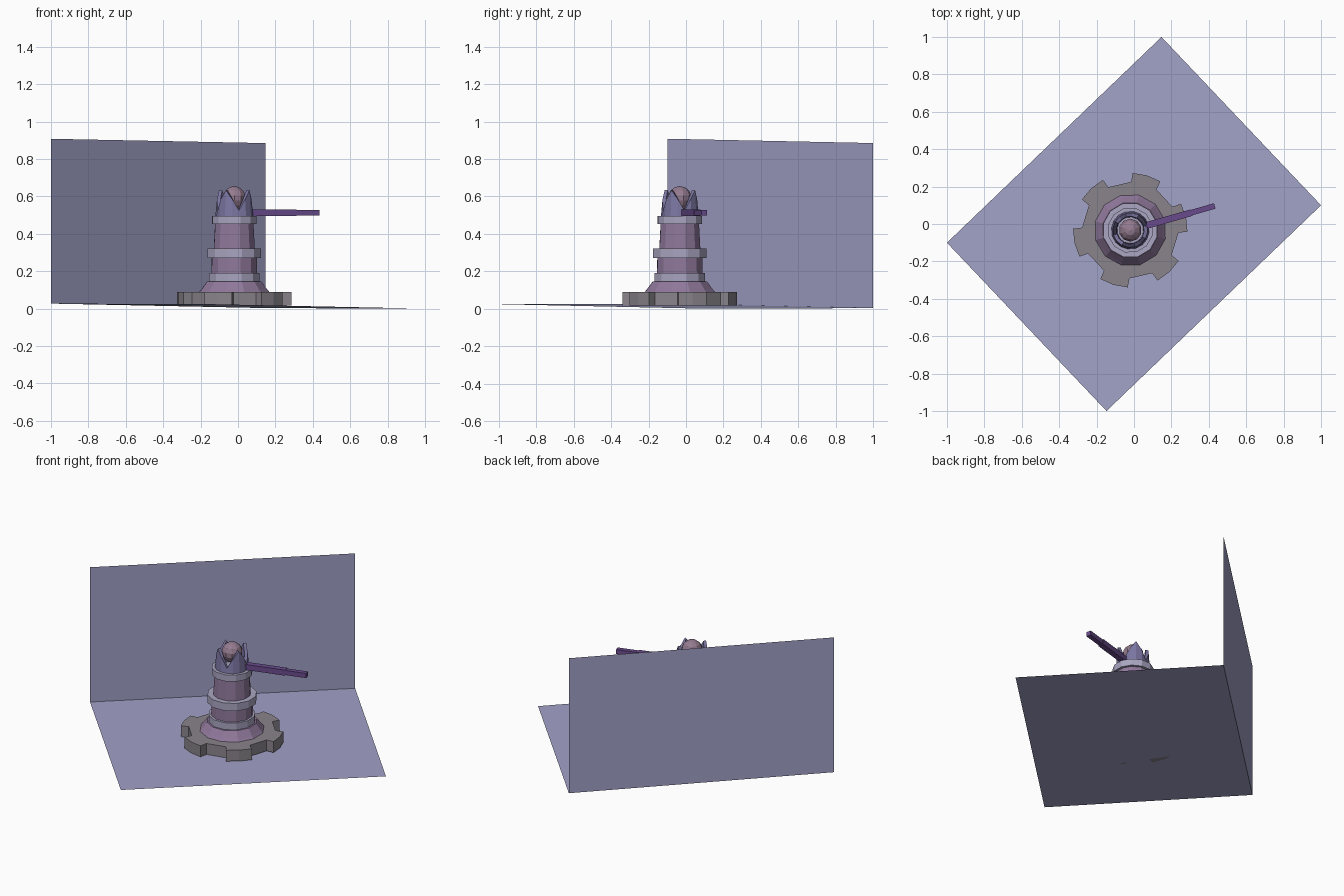
import bpy, bmesh, math
from mathutils import Matrix, Vector

if "Cube" in bpy.data.objects:
    bpy.data.objects.remove(bpy.data.objects["Cube"])

CX, CY = -0.02, -0.033
AIM = math.radians(16)


def mat(name, c):
    m = bpy.data.materials.new(name)
    m.diffuse_color = (*c, 1)
    m.use_nodes = True
    m.node_tree.nodes["Principled BSDF"].inputs["Base Color"].default_value = m.diffuse_color
    return m


LILAC = mat("lilac", (0.36, 0.36, 0.58))
MAUVE = mat("mauve", (0.28, 0.19, 0.33))
PALE = mat("pale", (0.40, 0.38, 0.54))
STONE = mat("stone", (0.25, 0.23, 0.26))
VIOLET = mat("violet", (0.20, 0.18, 0.36))
PURPLE = mat("purple", (0.14, 0.07, 0.26))
ROSE = mat("rose", (0.30, 0.20, 0.28))


def make(name, bm, material, loc=(CX, CY, 0)):
    bmesh.ops.recalc_face_normals(bm, faces=bm.faces)
    me = bpy.data.meshes.new(name)
    bm.to_mesh(me)
    bm.free()
    ob = bpy.data.objects.new(name, me)
    ob.location = loc
    me.materials.append(material)
    bpy.context.collection.objects.link(ob)
    return ob


def polar(r, a, z):
    return (r * math.cos(a), r * math.sin(a), z)


def lathe(name, profile, material, n=12):
    bm = bmesh.new()
    rings = [[bm.verts.new(polar(r, AIM + math.tau * i / n, z)) for i in range(n)]
             for r, z in profile]
    for a, b in zip(rings, rings[1:]):
        for i in range(n):
            j = (i + 1) % n
            bm.faces.new((a[i], a[j], b[j], b[i]))
    bm.faces.new(rings[0])
    bm.faces.new(rings[-1])
    return make(name, bm, material)


def quad(name, pts):
    bm = bmesh.new()
    bm.faces.new([bm.verts.new(p) for p in pts])
    return make(name, bm, LILAC, (0, 0, 0))


# slightly tilted floor and back wall
A, B = (-1, -0.1, 0.027), (0.147, 1, 0.003)
quad("floor", [A, (-0.147, -1, 0.024), (1, 0.1, 0), B])
quad("back_wall", [A, B, (0.147, 1, 0.885), (-1, -0.1, 0.908)])

# cog-shaped foundation with six teeth
bm = bmesh.new()
outline = []
for k in range(6):
    c = math.radians(13 + 60 * k)
    for r, d in ((0.258, -16), (0.306, -14.5), (0.306, 0), (0.306, 14.5), (0.258, 16)):
        outline.append(polar(r, c + math.radians(d), 0.018))
face = bm.faces.new([bm.verts.new(p) for p in outline])
ext = bmesh.ops.extrude_face_region(bm, geom=[face], use_keep_orig=True)
bmesh.ops.translate(bm, vec=(0, 0, 0.072),
                    verts=[v for v in ext["geom"] if isinstance(v, bmesh.types.BMVert)])
make("cog_base", bm, STONE)

# stacked tower shaft and rings
lathe("skirt", [(0.193, 0.09), (0.18, 0.105), (0.15, 0.145)], MAUVE)
lathe("lower_ring", [(0.14, 0.14), (0.14, 0.19)], PALE)
lathe("lower_shaft", [(0.126, 0.19), (0.124, 0.275)], MAUVE)
lathe("middle_ring", [(0.148, 0.272), (0.148, 0.322)], PALE)
lathe("upper_shaft", [(0.113, 0.322), (0.106, 0.452)], MAUVE)
lathe("top_ring", [(0.122, 0.452), (0.122, 0.495)], PALE)

# four-pointed crown
bm = bmesh.new()
n = 16
tops = (0.633, 0.585, 0.525, 0.585)
walls = []
for i in range(n):
    a = AIM + math.radians(45) + math.tau * i / n
    t = tops[i % 4]
    walls.append([bm.verts.new(p) for p in (
        polar(0.102, a, 0.49), polar(0.093, a, t),
        polar(0.074, a, t), polar(0.07, a, 0.49))])
for i in range(n):
    p, q = walls[i], walls[(i + 1) % n]
    for j in range(4):
        k = (j + 1) % 4
        bm.faces.new((p[j], q[j], q[k], p[k]))
make("crown", bm, VIOLET)

# faceted orb held in the crown
bm = bmesh.new()
bmesh.ops.create_uvsphere(bm, u_segments=10, v_segments=7, radius=0.063)
make("orb", bm, ROSE, (CX, CY, 0.592))


# two-stage barrel
def barrel(name, start, end, thick):
    bm = bmesh.new()
    bmesh.ops.create_cube(bm, size=1)
    bmesh.ops.scale(bm, vec=(end - start, thick, thick), verts=bm.verts)
    bmesh.ops.translate(bm, vec=((start + end) / 2, 0, 0), verts=bm.verts)
    bmesh.ops.rotate(bm, cent=(0, 0, 0), matrix=Matrix.Rotation(AIM, 3, 'Z'), verts=bm.verts)
    make(name, bm, PURPLE, (CX, CY, 0.513))


barrel("barrel_rear", 0.085, 0.34, 0.036)
barrel("barrel_front", 0.34, 0.47, 0.03)
